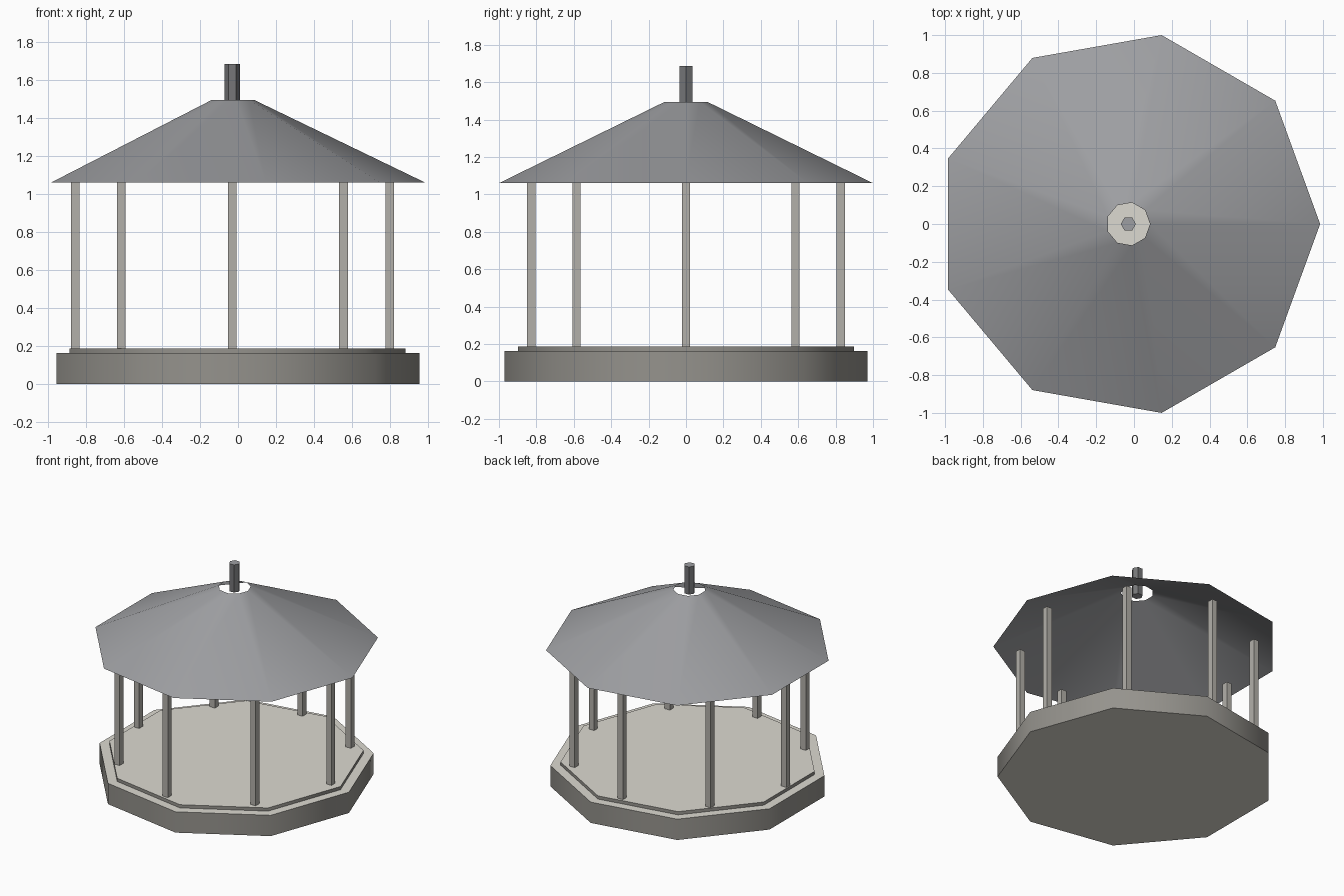
import bpy
import math

if "Cube" in bpy.data.objects:
    bpy.data.objects.remove(bpy.data.objects["Cube"])

CX = -0.03          # common axis of the pavilion
SIDES = 9


def material(name, r, g, b):
    mat = bpy.data.materials.new(name)
    mat.diffuse_color = (r, g, b, 1)
    mat.use_nodes = True
    mat.node_tree.nodes["Principled BSDF"].inputs["Base Color"].default_value = mat.diffuse_color
    return mat


STONE = material("pale_stone", 0.72, 0.70, 0.64)
EDGE = material("dark_stone", 0.30, 0.29, 0.265)
WOOD = material("post_stone", 0.45, 0.435, 0.40)
SLATE = material("roof_slate", 0.34, 0.345, 0.36)
IRON = material("finial_metal", 0.18, 0.183, 0.19)


def smooth(obj):
    bpy.ops.object.select_all(action='DESELECT')
    obj.select_set(True)
    bpy.context.view_layer.objects.active = obj
    bpy.ops.object.shade_smooth_by_angle(angle=math.radians(45))


def frustum(name, sides, r0, r1, z0, z1, side_mat, cap_mat=None):
    """Upright n-sided prism or cone with one corner on +x."""
    ring = lambda r, z: [(r * math.cos(math.tau * i / sides),
                          r * math.sin(math.tau * i / sides), z)
                         for i in range(sides)]
    faces = [(i, (i + 1) % sides, sides + (i + 1) % sides, sides + i)
             for i in range(sides)]
    if cap_mat:
        faces += [tuple(reversed(range(sides))), tuple(range(sides, 2 * sides))]
    mesh = bpy.data.meshes.new(name)
    mesh.from_pydata(ring(r0, z0) + ring(r1, z1), [], faces)
    mesh.materials.append(side_mat)
    if cap_mat:
        mesh.materials.append(cap_mat)
        for face in mesh.polygons[sides:]:
            face.material_index = 1
    obj = bpy.data.objects.new(name, mesh)
    obj.location.x = CX
    bpy.context.collection.objects.link(obj)
    smooth(obj)
    return obj


# Stepped platform
frustum("base", SIDES, 0.985, 0.985, 0.0, 0.162, EDGE, STONE)
frustum("floor", SIDES, 0.913, 0.913, 0.162, 0.187, EDGE, STONE)

# Eight square posts
for i in range(8):
    a = math.tau * i / 8
    bpy.ops.mesh.primitive_cube_add(
        size=1, location=(CX + 0.828 * math.cos(a), 0.828 * math.sin(a), 0.622))
    post = bpy.context.object
    post.name = f"post_{i + 1}"
    post.scale = (0.045, 0.045, 0.88)
    post.data.materials.append(WOOD)

# Thin roof shell, open at the top
frustum("roof", SIDES, 1.0154, 0.115, 1.06, 1.495, SLATE)

# Hexagonal finial
finial = frustum("finial", 6, 0.04, 0.04, 1.47, 1.685, IRON, SLATE)
finial.data.shade_flat()
